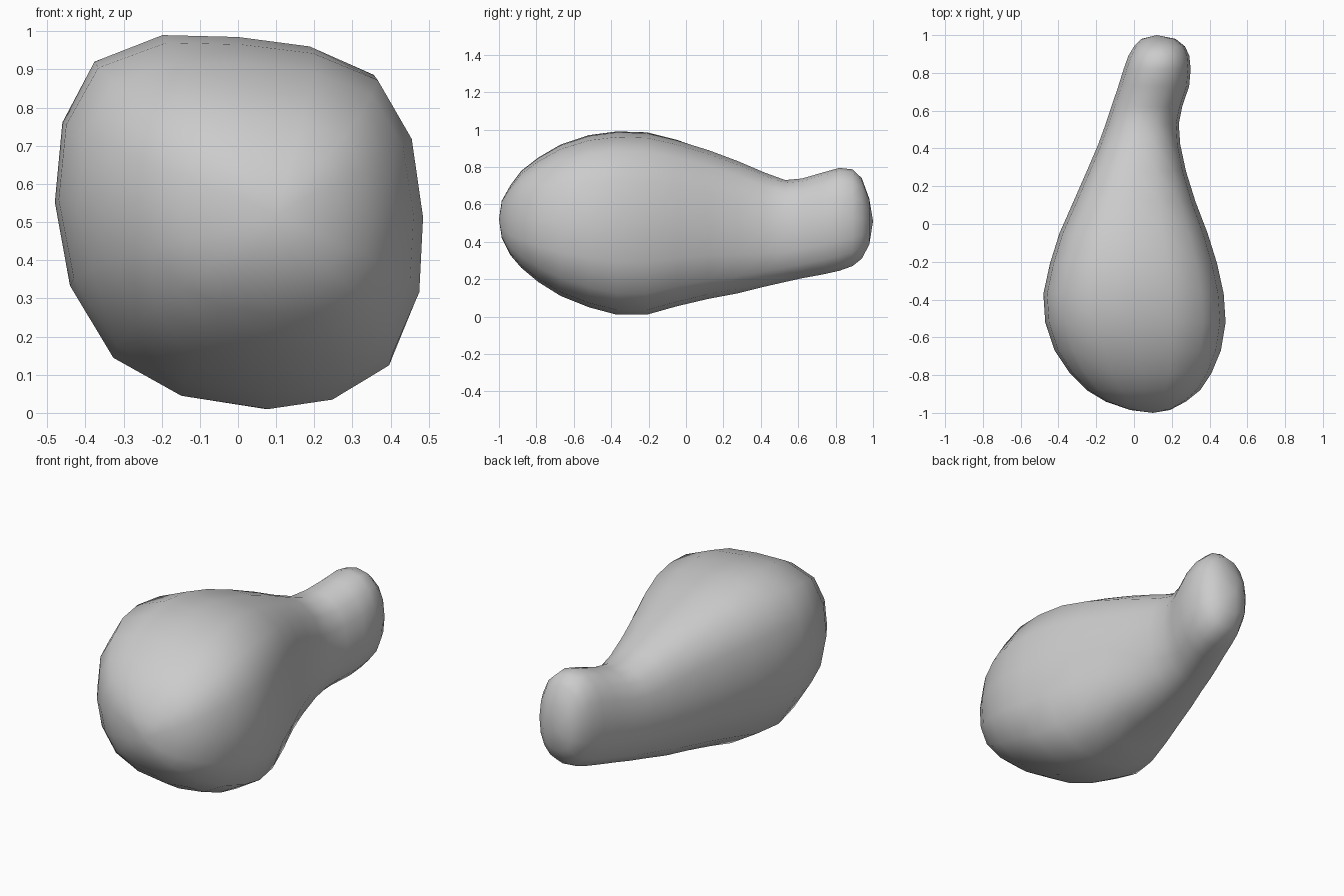
import bpy, bmesh, math

if "Cube" in bpy.data.objects:
    bpy.data.objects.remove(bpy.data.objects["Cube"])

# Body cross-section seen from the front: 16 points (x, z)
SECTION = [(.48, .50), (.45, .72), (.36, .885), (.19, .96), (0, .985), (-.2, .99),
           (-.38, .92), (-.465, .76), (-.485, .55), (-.445, .33), (-.33, .14),
           (-.15, .04), (.08, .005), (.25, .03), (.40, .12), (.47, .29)]

# Stations along the length: y, left x, right x, bottom z, top z
STATIONS = [
    (-.985, -.02, .19, .42, .62),
    (-.94, -.15, .275, .33, .70),
    (-.88, -.25, .35, .26, .78),
    (-.79, -.34, .41, .185, .85),
    (-.67, -.42, .46, .11, .92),
    (-.52, -.47, .485, .05, .97),
    (-.37, -.48, .475, .01, .99),
    (-.21, -.445, .44, .01, .985),
    (-.05, -.395, .39, .055, .945),
    (.12, -.32, .325, .095, .89),
    (.28, -.25, .275, .125, .83),
    (.42, -.19, .245, .16, .77),
    (.53, -.15, .237, .185, .73),
    (.62, -.12, .255, .205, .738),
    (.73, -.083, .292, .225, .77),
    (.82, -.055, .30, .245, .795),
    (.89, -.03, .293, .27, .787),
    (.94, .0, .27, .31, .74),
    (.98, .04, .22, .385, .63),
]


def fit(values, lo, hi):
    a, b = min(values), max(values)
    return [lo + (v - a) / (b - a) * (hi - lo) for v in values]


def ring(y, xl, xr, zb, zt):
    # Boxy body section fades into an oval towards the narrow end
    t = min(max((y + .1) / .8, 0), 1)
    us, vs = [], []
    for i, (x, z) in enumerate(SECTION):
        a = math.atan2((z - .5) / .495, x / .485)
        c, s = math.cos(a), math.sin(a)
        r = (abs(c) ** 2.25 + abs(s) ** 2.25) ** (-1 / 2.25)
        us.append(x / .485 * (1 - t) + r * c * t)
        vs.append((z - .5) / .495 * (1 - t) + r * s * t)
    return [(x, y, z) for x, z in zip(fit(us, xl, xr), fit(vs, zb, zt))]


bm = bmesh.new()
rings = [[bm.verts.new(p) for p in ring(*s)] for s in STATIONS]
n = len(SECTION)
for a, b in zip(rings, rings[1:]):
    for i in range(n):
        j = (i + 1) % n
        bm.faces.new((a[i], a[j], b[j], b[i]))

# Rounded end caps
for r, tip in ((rings[0], (.1, -1, .52)), (rings[-1], (.12, 1, .51))):
    v = bm.verts.new(tip)
    for i in range(n):
        bm.faces.new((r[i], r[(i + 1) % n], v))
bmesh.ops.recalc_face_normals(bm, faces=bm.faces)

mesh = bpy.data.meshes.new("bulb_body")
bm.to_mesh(mesh)
bm.free()
mesh.shade_smooth()
body = bpy.data.objects.new("bulb_body", mesh)
bpy.context.collection.objects.link(body)
